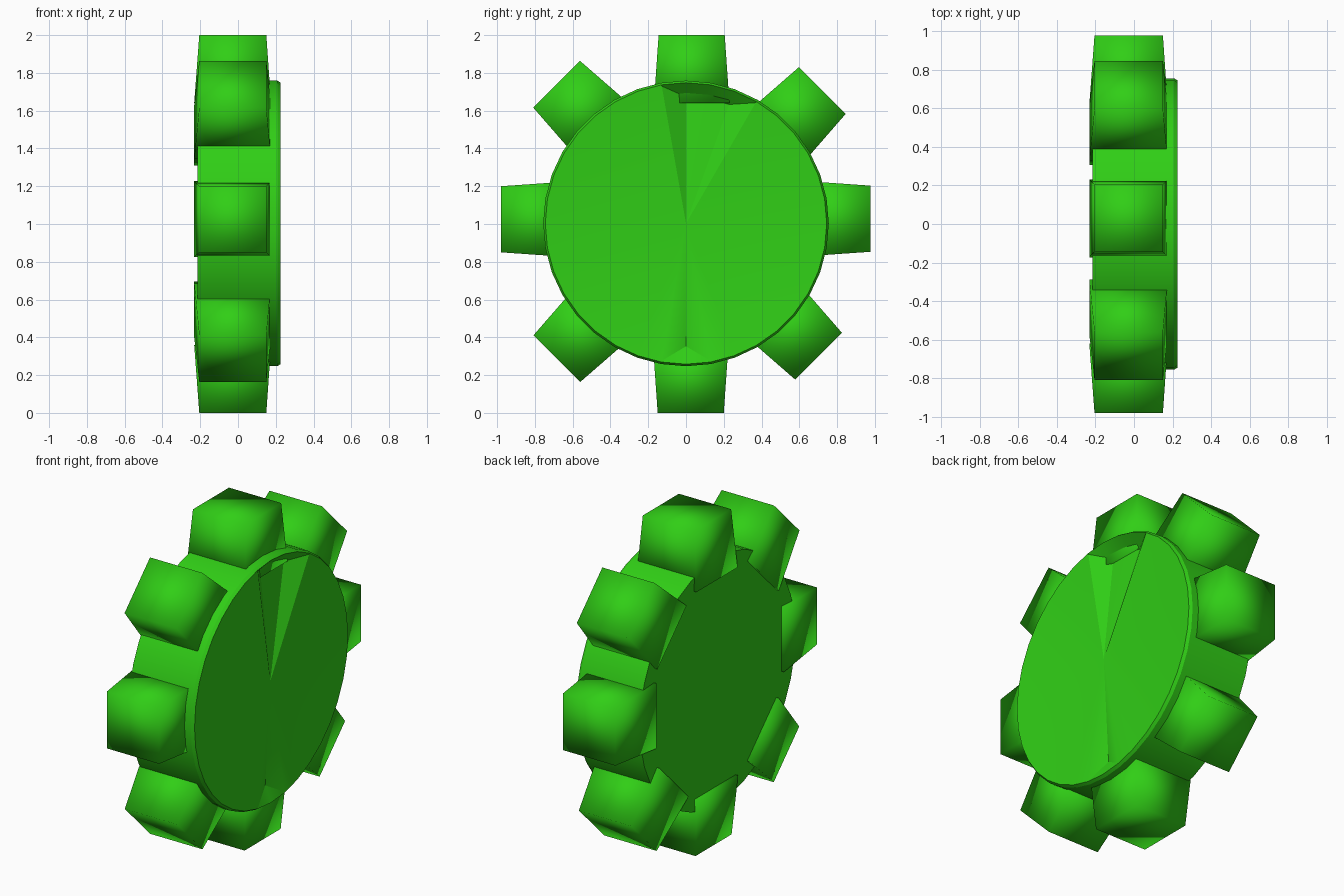
import bpy, bmesh, math
from mathutils import Vector

if "Cube" in bpy.data.objects:
    bpy.data.objects.remove(bpy.data.objects["Cube"])

green = bpy.data.materials.new("green")
green.diffuse_color = (0.03, 0.62, 0.008, 1)
green.use_nodes = True
green.node_tree.nodes["Principled BSDF"].inputs["Base Color"].default_value = green.diffuse_color
SEG = 36


def make_object(name, bm):
    bmesh.ops.recalc_face_normals(bm, faces=bm.faces)
    mesh = bpy.data.meshes.new(name)
    bm.to_mesh(mesh)
    bm.free()
    mesh.materials.append(green)
    obj = bpy.data.objects.new(name, mesh)
    bpy.context.collection.objects.link(obj)
    return obj


def smooth_by_angle(obj, degrees):
    bpy.ops.object.select_all(action='DESELECT')
    obj.select_set(True)
    bpy.context.view_layer.objects.active = obj
    bpy.ops.object.shade_smooth_by_angle(angle=math.radians(degrees))


# shallow folds in the front face: (depth, radius of the fold's outer end)
def fold(i):
    a = i * 360 / SEG
    if 65 <= a <= 95:
        return 0.075, 0.67
    if 265 <= a <= 275:
        return 0.04, 0.65
    return 0.0, 0.738


# wheel body: profile of (x, radius) turned about the x axis
profile = [(-0.215, 0.756), (0.208, 0.756), (0.226, 0.745)]
bm = bmesh.new()
rings = []


def point(x, r, i):
    a = 2 * math.pi * i / SEG
    return bm.verts.new((x, r * math.cos(a), 1.003 + r * math.sin(a)))


for x, r in profile:
    rings.append([point(x, r, i) for i in range(SEG)])
rings.append([point(0.225 - fold(i)[0], fold(i)[1], i) for i in range(SEG)])
for lo, hi in zip(rings, rings[1:]):
    for i in range(SEG):
        j = (i + 1) % SEG
        bm.faces.new((lo[i], lo[j], hi[j], hi[i]))
bm.faces.new(rings[0])
# fanned front face
hub = bm.verts.new((0.22, 0, 1.003))
for i in range(SEG):
    bm.faces.new((rings[-1][i], rings[-1][(i + 1) % SEG], hub))
smooth_by_angle(make_object("wheel_body", bm), 28)


# tapered teeth: centre of each outer face, counted clockwise from the top
outer = [(0.03, 2.0), (0.722, 1.707), (0.978, 1.028), (0.702, 0.30),
         (0.025, 0.0), (-0.683, 0.288), (-0.98, 1.025), (-0.685, 1.74)]
for n, (cy, cz) in enumerate(outer):
    a = math.pi / 2 - n * math.pi / 4
    out = Vector((0, math.cos(a), math.sin(a)))
    side = Vector((0, -math.sin(a), math.cos(a)))
    tip = Vector((0, cy, cz))
    bm = bmesh.new()
    loops = []
    for centre, w, x0, x1 in ((tip, 0.175, -0.205, 0.15),
                              (tip - out * 0.36, 0.2, -0.232, 0.175)):
        loops.append([bm.verts.new(centre + side * s * w + Vector((x, 0, 0)))
                      for x, s in ((x0, -1), (x1, -1), (x1, 1), (x0, 1))])
    bm.faces.new(loops[0])
    bm.faces.new(loops[1])
    for i in range(4):
        j = (i + 1) % 4
        bm.faces.new((loops[0][i], loops[0][j], loops[1][j], loops[1][i]))
    tooth = make_object(f"tooth_{n + 1}", bm)
    tooth.data.shade_smooth()
